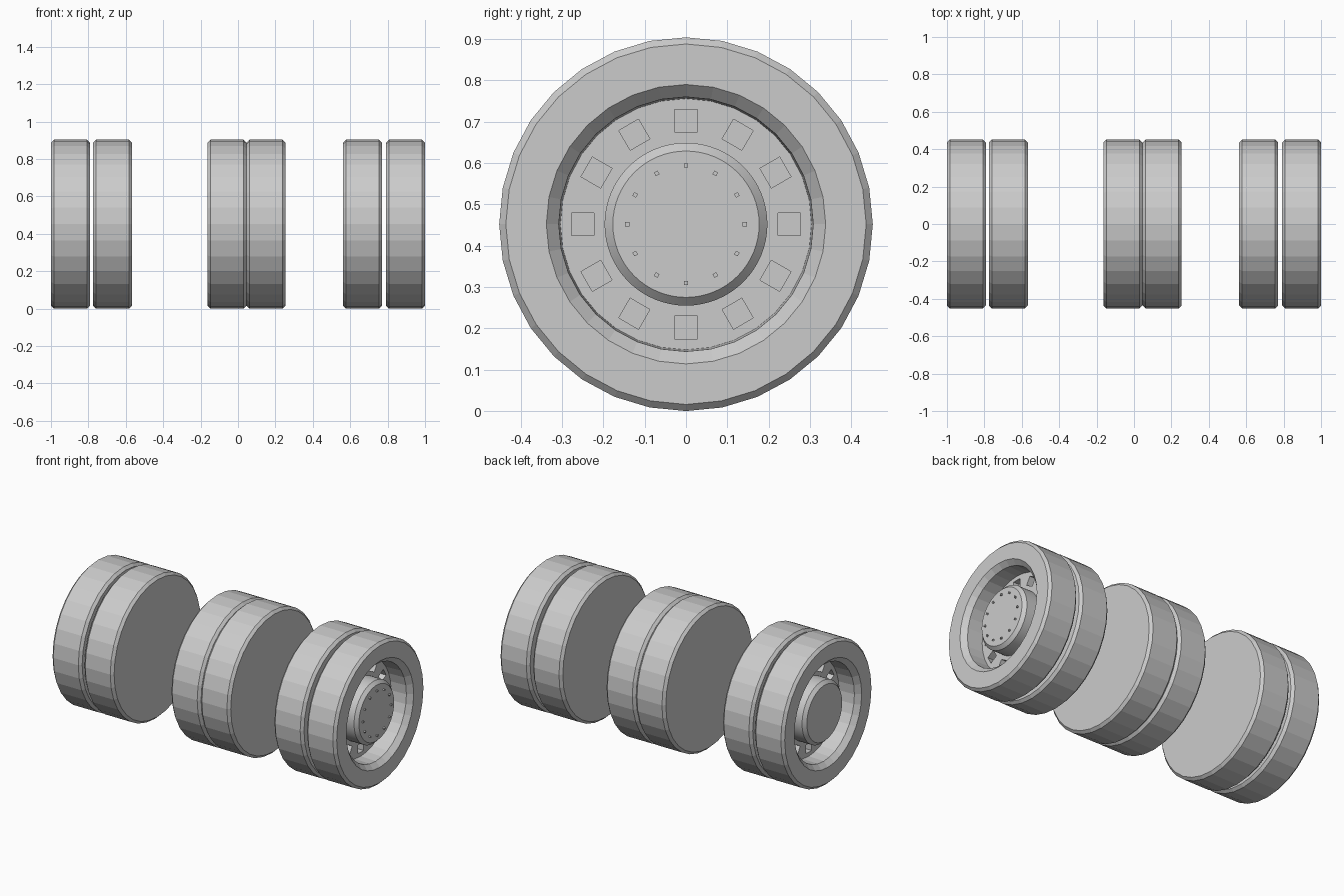
import bpy, bmesh, math
from mathutils import Matrix

if "Cube" in bpy.data.objects:
    bpy.data.objects.remove(bpy.data.objects["Cube"])

RADIUS, BEVEL, WIDTH = 0.452, 0.016, 0.208
AXLE_Z = RADIUS

grey = bpy.data.materials.new("plain grey")
grey.use_nodes = True
colour = (0.6, 0.6, 0.6, 1)
grey.diffuse_color = colour
grey.node_tree.nodes["Principled BSDF"].inputs["Base Color"].default_value = colour


def finish(name, bm):
    bmesh.ops.recalc_face_normals(bm, faces=bm.faces)
    mesh = bpy.data.meshes.new(name)
    bm.to_mesh(mesh)
    bm.free()
    mesh.materials.append(grey)
    obj = bpy.data.objects.new(name, mesh)
    bpy.context.collection.objects.link(obj)
    return obj


def lathe(name, profile, sides=32):
    """Turn (x, radius) points around the axle line; both ends are capped."""
    bm = bmesh.new()
    rings = []
    for x, r in profile:
        angles = [math.tau * i / sides for i in range(sides)]
        rings.append([bm.verts.new((x, r * math.sin(a), AXLE_Z + r * math.cos(a)))
                      for a in angles])
    for a, b in zip(rings, rings[1:]):
        for i in range(sides):
            j = (i + 1) % sides
            bm.faces.new((a[i], a[j], b[j], b[i]))
    bm.faces.new(rings[0])
    bm.faces.new(rings[-1])
    return finish(name, bm)


def box_ring(name, x, radius, size, depth, count=12):
    """Square blocks spaced evenly around the axle line."""
    bm = bmesh.new()
    for i in range(count):
        place = (Matrix.Translation((x, 0, AXLE_Z))
                 @ Matrix.Rotation(math.tau * i / count, 4, 'X')
                 @ Matrix.Translation((0, 0, radius))
                 @ Matrix.Diagonal((depth, size, size, 1)))
        bmesh.ops.create_cube(bm, size=1, matrix=place)
    return finish(name, bm)


def solid_wheel(name, x0):
    x1 = x0 + WIDTH
    lathe(name, [(x0, RADIUS - BEVEL), (x0 + BEVEL, RADIUS),
                 (x1 - BEVEL, RADIUS), (x1, RADIUS - BEVEL)])


def outer_wheel(side, s):
    """Dished wheel whose open face lies at the end of the axle, s = +1 or -1."""
    def at(depth):
        return s * (1 - depth)

    # Tyre with a sloping lip and a deep well
    lathe(side + "_outer_tyre", [
        (at(WIDTH), RADIUS - BEVEL), (at(WIDTH - BEVEL), RADIUS),
        (at(BEVEL), RADIUS), (at(0), RADIUS - BEVEL),
        (at(0), 0.338), (at(0.03), 0.308), (at(0.18), 0.302)])

    # Rim plate with square vent pockets
    plate = lathe(side + "_rim_plate", [(at(0.19), 0.304), (at(0.135), 0.304)])
    cutter = box_ring("vent_cutter", at(0.135), 0.25, 0.055, 0.08)
    cutter.hide_render = True
    mod = plate.modifiers.new("vents", 'BOOLEAN')
    mod.operation, mod.solver, mod.object = 'DIFFERENCE', 'EXACT', cutter
    bpy.context.view_layer.objects.active = plate
    bpy.ops.object.modifier_apply(modifier=mod.name)
    bpy.data.objects.remove(cutter)

    # Hub drum with a chamfered rim
    hub = lathe(side + "_hub", [(at(0.15), 0.197), (at(0.045), 0.197),
                                (at(0.025), 0.177)], 64)
    bpy.ops.object.select_all(action='DESELECT')
    hub.select_set(True)
    bpy.context.view_layer.objects.active = hub
    bpy.ops.object.shade_smooth_by_angle(angle=math.radians(30))


# Paired wheels along the axle line
outer_wheel("left", 1)
outer_wheel("right", -1)
solid_wheel("left_inner_tyre", 0.562)
solid_wheel("right_inner_tyre", -0.775)
solid_wheel("middle_left_tyre", 0.046)
solid_wheel("middle_right_tyre", -0.163)

# Small hub bolts on the left end only
box_ring("left_hub_bolts", 0.977, 0.142, 0.01, 0.016)
